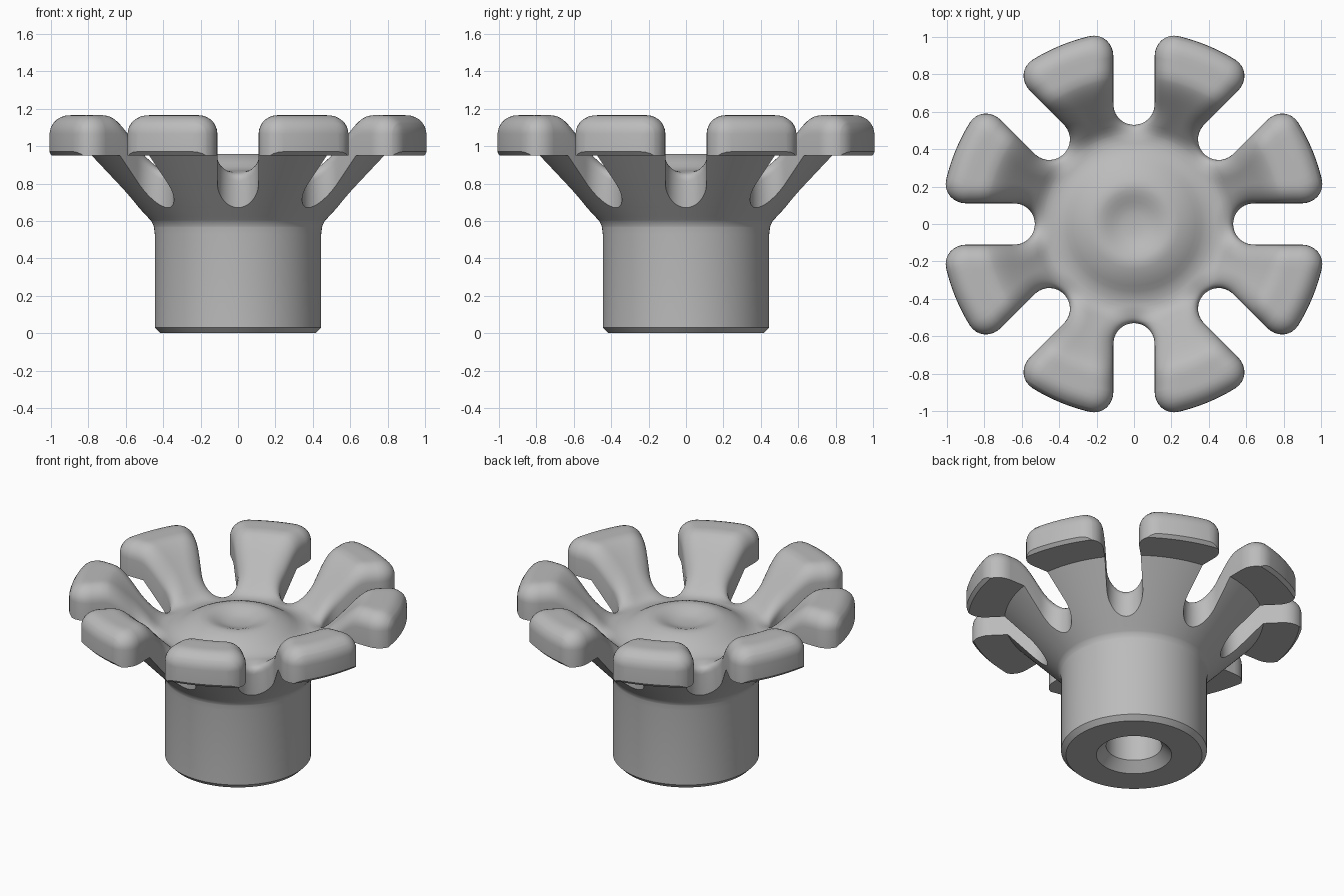
import bpy, bmesh
from math import sin, cos, asin, acos, pi, sqrt, hypot

if "Cube" in bpy.data.objects:
    bpy.data.objects.remove(bpy.data.objects["Cube"])

LOBES = 8
HALF = pi / LOBES            # half the angle of one lobe wedge
OUTER = 1.032                # radius of the lobe tips
SLOT_END, SLOT_W = 0.64, 0.11    # slot end centre and half width
CORNER, FILLET = 0.13, 0.1   # plan corner and top edge rounding
NECK = 0.445
STEPS = 7

# Upper section: dimple, crown, valley, arm slope, raised rim
TOP = [(0, .915), (.08, .922), (.15, .947), (.2, .959), (.25, .948), (.31, .922),
       (.37, .886), (.41, .872), (.46, .87), (.5, .885), (.55, .93), (.7, 1.085),
       (.75, 1.13), (.79, 1.155), (.84, 1.165), (1.1, 1.165)]
# Lower section: neck fillet, cone, flat underside, small chamfer
UNDER = [(NECK, .53), (.45, .57), (.462, .597), (.48, .617), (.79, .95),
         (OUTER - .02, .95), (OUTER, .97)]
# Stem below the neck, with a countersunk bore
STEM = [(NECK, .03), (.415, 0), (.23, 0), (.17, .06), (.17, .5), (0, .5)]


def linear(pts, x):
    for (x0, y0), (x1, y1) in zip(pts, pts[1:]):
        if x <= x1:
            return y0 + (y1 - y0) * (x - x0) / (x1 - x0)
    return pts[-1][1]


def smooth(pts, x):
    """Cubic interpolation through the section points."""
    def slope(i):
        a, b = pts[max(i - 1, 0)], pts[min(i + 1, len(pts) - 1)]
        return 0 if i in (0, len(pts) - 2) else (b[1] - a[1]) / (b[0] - a[0])
    for i in range(len(pts) - 1):
        (x0, y0), (x1, y1) = pts[i], pts[i + 1]
        if x <= x1:
            h, t = x1 - x0, (x - x0) / (x1 - x0)
            k = t * t * (3 - 2 * t)
            return (y0 + (y1 - y0) * k + h * slope(i) * t * (1 - t) ** 2
                    - h * slope(i + 1) * t * t * (1 - t))
    return pts[-1][1]


def slot_angle(r):
    """Angle from the slot axis to the lobe outline at radius r."""
    if r <= SLOT_END - SLOT_W + 1e-6:
        return 0
    if r < hypot(SLOT_END, SLOT_W):
        c = (r * r + SLOT_END ** 2 - SLOT_W ** 2) / (2 * r * SLOT_END)
        return acos(min(1, c))
    b = OUTER - r
    inset = CORNER - sqrt(max(0, CORNER ** 2 - (CORNER - b) ** 2)) if b < CORNER else 0
    return asin((SLOT_W + inset) / r)


def edge_distance(r, ang):
    """Distance to the outline, ang measured from the slot axis."""
    x, y = r * cos(ang), r * sin(ang)
    a = (hypot(x - SLOT_END, y) if x < SLOT_END else y) - SLOT_W
    b = OUTER - r
    if a < CORNER and b < CORNER:
        return max(0, CORNER - hypot(CORNER - a, CORNER - b))
    return max(0, min(a, b))


def top_z(r, ang):
    d = min(edge_distance(r, ang), FILLET)
    return smooth(TOP, r) - FILLET + sqrt(max(0, FILLET ** 2 - (FILLET - d) ** 2))


def row_angles(r):
    """Angles across one lobe, crowded towards its edges."""
    a0 = slot_angle(r)
    span = HALF - a0
    f = min(FILLET / max(r, .01), .6 * span)
    side = [a0 + f * (1 - cos(pi / 2 * k / STEPS)) for k in range(STEPS + 1)]
    side += [a0 + f + (span - f) * k / 4 for k in range(1, 4)]
    return side + [HALF] + [2 * HALF - a for a in reversed(side)]


# Radii of the rows, crowded where the outline or section turns
ease = [1 - cos(pi / 2 * k / 8) for k in range(9)]
end = SLOT_END - SLOT_W
radii = {round(k * .03, 4) for k in range(15)}
radii |= {round(end - FILLET * e, 4) for e in ease}
radii |= {round(end + SLOT_W * e, 4) for e in ease}
radii |= {round(OUTER - CORNER * e, 4) for e in ease}
radii |= {round(.66 + k * .02, 4) for k in range(13)}
radii |= {p[0] for p in UNDER}
radii = sorted(radii)

bm = bmesh.new()


def add_row(r, heights, angles, turn):
    return [bm.verts.new((r * cos(a + turn), r * sin(a + turn), z))
            for a, z in zip(angles, heights)]


def skin(rows):
    for p, q in zip(rows, rows[1:]):
        for i in range(len(p) - 1):
            bm.faces.new((p[i], p[i + 1], q[i + 1], q[i]))


for n in range(LOBES):
    turn = 2 * HALF * n
    top, under = [], []
    for r in radii:
        angs = row_angles(r)
        top.append(add_row(r, [top_z(r, min(a, 2 * HALF - a)) for a in angs], angs, turn))
        if r >= NECK:
            under.append(add_row(r, [linear(UNDER, r)] * len(angs), angs, turn))
    skin(top)
    skin(under)
    # Slot walls and outer wall
    upper = top[-len(under):]
    walls = [i for i, r in enumerate(radii[-len(under):]) if r >= end - 1e-6]
    for side in (0, -1):
        skin([[upper[i][side] for i in walls], [under[i][side] for i in walls]])
    skin([upper[-1], under[-1]])
    # Stem and bore
    angs = row_angles(NECK)
    skin([under[0]] + [add_row(r, [z] * len(angs), angs, turn) for r, z in STEM])

bmesh.ops.remove_doubles(bm, verts=bm.verts, dist=2e-5)
bmesh.ops.dissolve_degenerate(bm, edges=bm.edges, dist=1e-5)
bmesh.ops.recalc_face_normals(bm, faces=bm.faces)
mesh = bpy.data.meshes.new("lobed_knob")
bm.to_mesh(mesh)
bm.free()

# Single plain grey finish
grey = bpy.data.materials.new("plain_grey")
grey.use_nodes = True
colour = (.5, .5, .5, 1)
grey.diffuse_color = colour
grey.node_tree.nodes["Principled BSDF"].inputs["Base Color"].default_value = colour
mesh.materials.append(grey)

knob = bpy.data.objects.new("lobed_knob", mesh)
bpy.context.collection.objects.link(knob)
bpy.ops.object.select_all(action='DESELECT')
knob.select_set(True)
bpy.context.view_layer.objects.active = knob
bpy.ops.object.shade_smooth_by_angle(angle=pi / 6)
